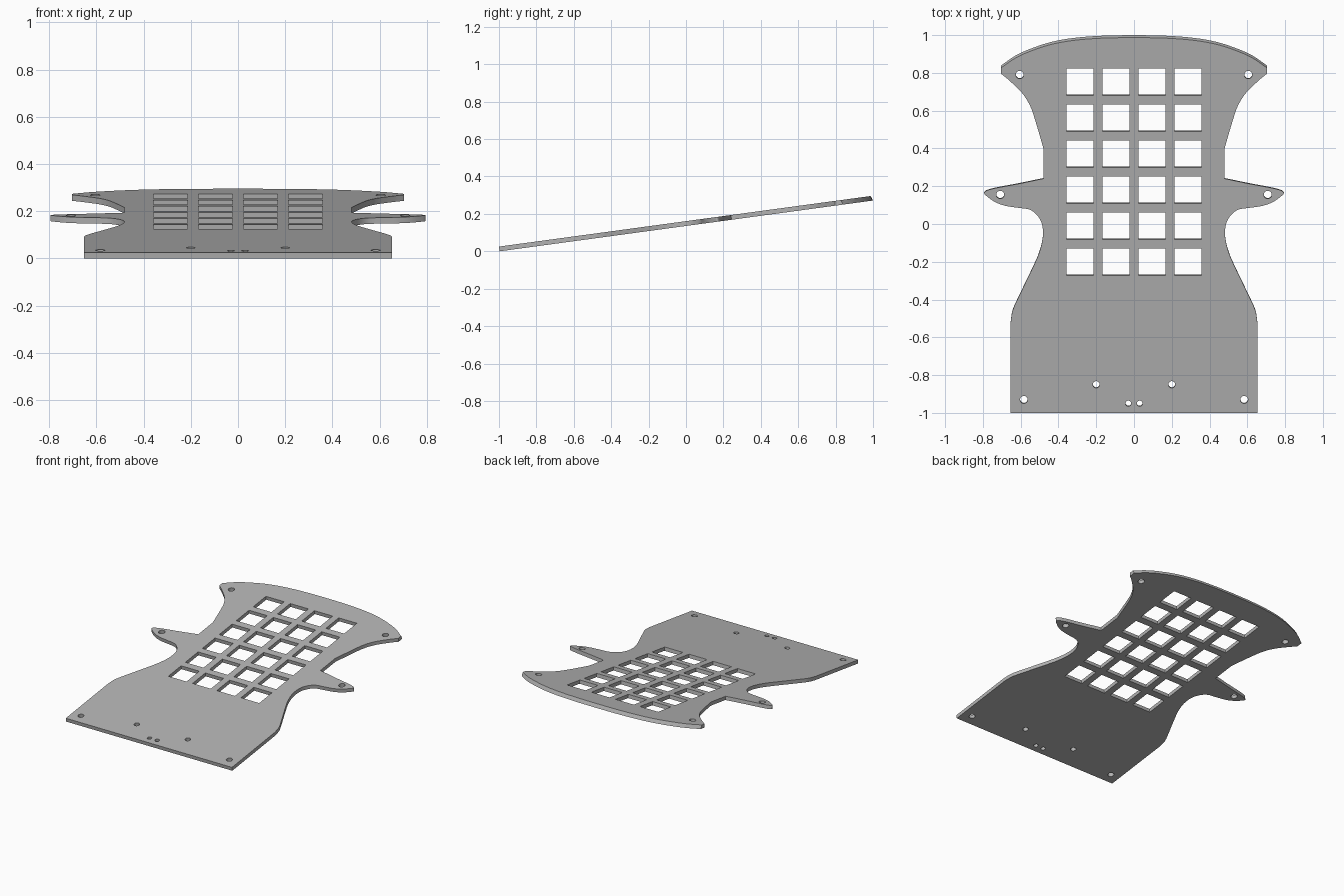
import bpy, bmesh, math
from mathutils import Vector

if "Cube" in bpy.data.objects:
    bpy.data.objects.remove(bpy.data.objects["Cube"])

SLOPE = 0.136          # rise of the tilted plate per unit depth
THICK = 0.0253         # vertical thickness
LEAN = 0.0034          # shift of square-cut walls caused by the tilt
BEVEL = 0.013          # slant of the back edge


def smooth(pts, n=6):
    """Catmull-Rom curve through pts, end points kept."""
    p = [Vector(q) for q in pts]
    p = [2 * p[0] - p[1]] + p + [2 * p[-1] - p[-2]]
    out = []
    for a, b, c, d in zip(p, p[1:], p[2:], p[3:]):
        for i in range(n):
            t = i / n
            out.append(0.5 * (2 * b + (c - a) * t + (2 * a - 5 * b + 4 * c - d) * t * t
                              + (3 * b - a - 3 * c + d) * t ** 3))
    return out + [p[-2]]


# right half of the outline, front to back
waist = smooth([(0.653, -0.52), (0.643, -0.46), (0.615, -0.395), (0.545, -0.25),
                (0.505, -0.16), (0.484, -0.08), (0.485, -0.01), (0.508, 0.04),
                (0.55, 0.075), (0.615, 0.086), (0.68, 0.096), (0.735, 0.116),
                (0.785, 0.152), (0.79, 0.17), (0.745, 0.187), (0.61, 0.213), (0.48, 0.24)])
neck = smooth([(0.48, 0.40), (0.488, 0.43), (0.525, 0.555), (0.55, 0.625),
               (0.59, 0.69), (0.655, 0.755), (0.703, 0.795)])
back = smooth([(0.703, 0.84), (0.63, 0.89), (0.555, 0.925), (0.445, 0.962),
               (0.32, 0.985), (0.165, 0.997), (0.0, 1.0)])
half = [Vector((0.653, -1.0))] + waist + neck + back
outline = half + [Vector((-p.x, p.y)) for p in reversed(half[:-1])]

# grid of square openings
loops = [outline]
h = 0.0715
for col in range(4):
    for row in range(6):
        cx, cy = (col - 1.5) * 0.1905, -0.2 + row * 0.1905
        loops.append([(cx - h, cy - h), (cx + h, cy - h), (cx + h, cy + h), (cx - h, cy + h)])

# mirrored round screw holes
for x, y, r in [(0.605, 0.79, 0.021), (0.708, 0.155, 0.021), (0.583, -0.93, 0.02),
                (0.2, -0.85, 0.018), (0.03, -0.95, 0.015)]:
    for s in (-1, 1):
        loops.append([(s * x + r * math.cos(k * math.tau / 24), y + r * math.sin(k * math.tau / 24))
                      for k in range(24)])

# flat sheet with holes, then thickened
bm = bmesh.new()
for loop in loops:
    vs = [bm.verts.new((p[0], p[1], 0)) for p in loop]
    for a, b in zip(vs, vs[1:] + vs[:1]):
        bm.edges.new((a, b))
bmesh.ops.triangle_fill(bm, use_beauty=True, use_dissolve=False, edges=bm.edges[:])
bottom = bm.verts[:]
ext = bmesh.ops.extrude_face_region(bm, geom=bm.faces[:], use_keep_orig=True)
top = [g for g in ext["geom"] if isinstance(g, bmesh.types.BMVert)]

# tilt both skins and slant the back edge
for v in top:
    if v.co.y > 0.835:
        v.co.y -= BEVEL
    v.co.z = SLOPE * (v.co.y + 1) + THICK
for v in bottom:
    if v.co.y < 0.835:
        v.co.y += LEAN
    v.co.z = SLOPE * (v.co.y + 1 - LEAN)
bmesh.ops.recalc_face_normals(bm, faces=bm.faces[:])

mesh = bpy.data.meshes.new("top_plate")
bm.to_mesh(mesh)
bm.free()
plate = bpy.data.objects.new("top_plate", mesh)
bpy.context.collection.objects.link(plate)

grey = bpy.data.materials.new("plain grey")
grey.diffuse_color = (0.45, 0.45, 0.45, 1)
grey.use_nodes = True
grey.node_tree.nodes["Principled BSDF"].inputs["Base Color"].default_value = grey.diffuse_color
mesh.materials.append(grey)

bpy.context.view_layer.objects.active = plate
plate.select_set(True)
bpy.ops.object.shade_smooth_by_angle(angle=math.radians(30))
